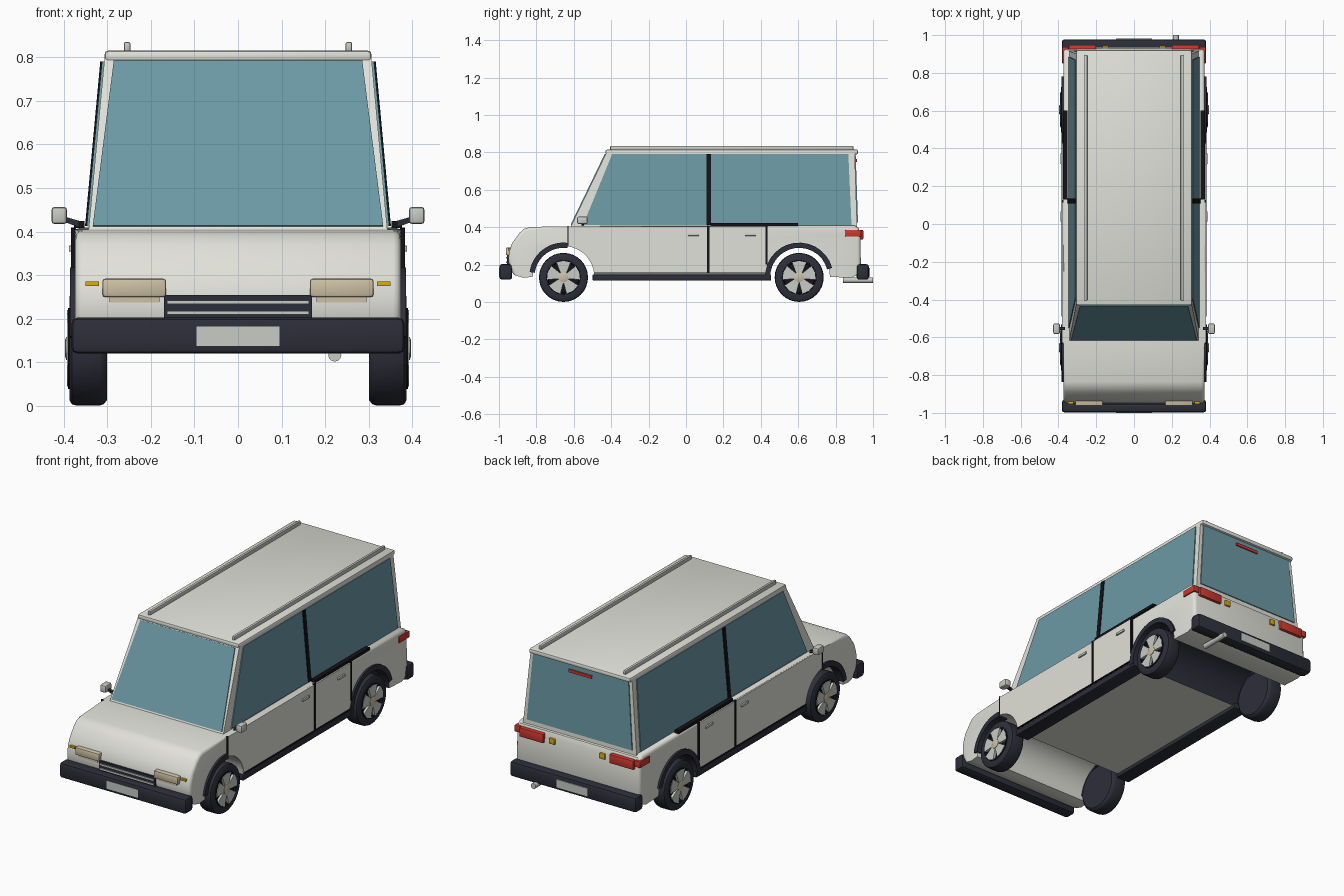
import bpy, bmesh, math
from mathutils import Vector

if "Cube" in bpy.data.objects:
    bpy.data.objects.remove(bpy.data.objects["Cube"])


def mat(name, r, g, b):
    m = bpy.data.materials.new(name)
    m.diffuse_color = tuple(c ** 2.2 for c in (r, g, b)) + (1,)
    m.use_nodes = True
    m.node_tree.nodes["Principled BSDF"].inputs["Base Color"].default_value = m.diffuse_color
    return m


WHITE = mat("body_white", .88, .88, .85)
DARK = mat("dark_trim", .19, .195, .235)
BLACK = mat("seam_black", .10, .10, .12)
GLASS = mat("window_glass", .42, .595, .64)
LAMP = mat("headlight_cream", .80, .75, .64)
AMBER = mat("signal_amber", .86, .68, .08)
RED = mat("lamp_red", .80, .23, .20)
SILVER = mat("light_grey", .78, .79, .77)


def finish(name, bm, material, smooth=True):
    bmesh.ops.recalc_face_normals(bm, faces=bm.faces)
    me = bpy.data.meshes.new(name)
    bm.to_mesh(me)
    bm.free()
    ob = bpy.data.objects.new(name, me)
    bpy.context.collection.objects.link(ob)
    me.materials.append(material)
    if smooth:
        bpy.ops.object.select_all(action='DESELECT')
        ob.select_set(True)
        bpy.context.view_layer.objects.active = ob
        bpy.ops.object.shade_smooth_by_angle(angle=math.radians(35))
    return ob


def prism(bm, pts, off):
    """Polygon swept along an offset vector."""
    a = [bm.verts.new(p) for p in pts]
    b = [bm.verts.new(Vector(p) + Vector(off)) for p in pts]
    bm.faces.new(a)
    bm.faces.new(b[::-1])
    for i in range(len(a)):
        j = (i + 1) % len(a)
        bm.faces.new((a[i], b[i], b[j], a[j]))


def box(name, x, y, z, material, bevel=0, both=False):
    """Box from ranges; both=True adds the mirrored copy."""
    bm = bmesh.new()
    for s in ((1, -1) if both else (1,)):
        prism(bm, [(s * x[0], y[0], z[0]), (s * x[1], y[0], z[0]),
                   (s * x[1], y[1], z[0]), (s * x[0], y[1], z[0])], (0, 0, z[1] - z[0]))
    if bevel:
        bmesh.ops.bevel(bm, geom=bm.edges[:], offset=bevel, segments=2, affect='EDGES', profile=.5)
    return finish(name, bm, material)


def plate(name, quads, material, lift=.005):
    """Thin plates lying on the sloping cabin sides."""
    bm = bmesh.new()
    for q in quads:
        q = [Vector(p) for p in q]
        n = (q[1] - q[0]).cross(q[2] - q[0]).normalized()
        if n.dot(q[0] - Vector((0, .15, .6))) < 0:
            n = -n
        prism(bm, [p - n * .003 for p in q], n * (lift + .003))
    return finish(name, bm, material, False)


def arc(cy, r, a0, a1, n=14):
    pts = []
    for i in range(n + 1):
        a = math.radians(a0 + (a1 - a0) * i / n)
        pts.append((cy + r * math.cos(a), .135 + r * math.sin(a)))
    return pts


FRONT, REAR, ARCH = -.655, .605, .165

# Lower body: side outline with wheel arches swept across the width
outline = [(-.60, .405), (-.835, .402), (-.865, .392), (-.89, .37), (-.93, .315), (-.945, .27),
           (-.95, .235), (-.945, .185), (-.92, .145), (-.87, .13)]
outline += arc(FRONT, ARCH, 180, 0) + arc(REAR, ARCH, 180, 0)
outline += [(.88, .13), (.92, .145), (.935, .20), (.932, .37), (.922, .397), (.90, .41)]
bm = bmesh.new()
prism(bm, [(-.374, y, z) for y, z in outline], (.748, 0, 0))
rim = []
for e in bm.edges:
    a, b = e.verts
    m = (a.co + b.co) / 2
    on_arch = any(math.hypot(m.y - c, m.z - .135) < ARCH + .005 for c in (FRONT, REAR))
    if abs(a.co.x - b.co.x) < .01 and not on_arch and m.z > .14:
        rim.append(e)
bmesh.ops.bevel(bm, geom=rim, offset=.018, segments=3, affect='EDGES', profile=.5)
body = finish("lower_body", bm, WHITE)
body.data.materials.append(DARK)
for p in body.data.polygons:
    c = p.center
    if abs(p.normal.x) < .3 and math.hypot(c.y - REAR, c.z - .135) < ARCH + .002:
        p.material_index = 1

# Door panels standing slightly proud of the body
bm = bmesh.new()
door = arc(FRONT, ARCH, 81, 8) + [(.43, .155), (.43, .405), (-.63, .405)]
for s in (1, -1):
    prism(bm, [(s * .37, y, z) for y, z in door], (s * .01, 0, 0))
finish("door_panels", bm, WHITE)

# Door seams, sliding rail, sills, handles
SIDE = (.372, .383)
box("door_gap", SIDE, (.113, .126), (.155, .41), BLACK, 0, True)
box("rear_door_gap", SIDE, (.426, .436), (.20, .41), BLACK, 0, True)
box("front_door_gap", SIDE, (-.634, -.628), (.30, .408), BLACK, 0, True)
box("door_bottom_gap", SIDE, (-.49, .43), (.152, .158), BLACK, 0, True)
box("sliding_rail", (.352, .376), (.13, .60), (.408, .424), BLACK, 0, True)
box("sill", (.30, .382), (-.50, .455), (.115, .147), DARK, .006, True)
for y in (.01, .315):
    box("door_handle", (.375, .388), (y, y + .06), (.354, .368), SILVER, .003, True)

# Wheel arch flares
bm = bmesh.new()
for cy, a0, a1 in ((FRONT, 82, 172), (REAR, 15, 182)):
    ring = arc(cy, .183, a0, a1) + arc(cy, .155, a1, a0)
    for s in (1, -1):
        prism(bm, [(s * .33, y, z) for y, z in ring], (s * .055, 0, 0))
finish("arch_flares", bm, DARK)

# Cabin
bm = bmesh.new()
low = [(-.343, -.618), (.343, -.618), (.343, .915), (-.343, .915)]
top = [(-.306, -.425), (.306, -.425), (.306, .902), (-.306, .902)]
a = [bm.verts.new((x, y, .40)) for x, y in low]
b = [bm.verts.new((x, y, .80)) for x, y in top]
bm.faces.new(a)
bm.faces.new(b)
for i in range(4):
    j = (i + 1) % 4
    bm.faces.new((a[i], a[j], b[j], b[i]))
finish("cabin_frame", bm, WHITE, False)


def sx(z):
    return .343 - (z - .40) * .0925


def wall(s, y0, y1, y2, y3, z0=.412, z1=.79):
    return [(s * sx(z0), y0, z0), (s * sx(z0), y1, z0), (s * sx(z1), y2, z1), (s * sx(z1), y3, z1)]


plate("side_windows", [wall(s, -.55, .885, .868, -.395) for s in (1, -1)], GLASS)
plate("door_pillar", [wall(s, .109, .134, .134, .109) for s in (1, -1)], BLACK, .009)
plate("windscreen", [[(-.333, -.612, .412), (.333, -.612, .412), (.285, -.43, .79), (-.285, -.43, .79)]], GLASS)
plate("rear_window", [[(-.318, .9146, .425), (.318, .9146, .425), (.288, .9023, .79), (-.288, .9023, .79)]], GLASS)
box("high_brake_lamp", (-.07, .07), (.90, .915), (.748, .764), RED)

# Roof and rails
box("roof", (-.306, .306), (-.43, .92), (.79, .815), WHITE, .008)
box("roof_rail", (.247, .262), (-.405, .895), (.812, .835), SILVER, .004, True)

# Bumpers and plates
box("front_bumper", (-.382, .382), (-.998, -.93), (.12, .203), DARK, .014)
box("rear_bumper", (-.382, .382), (.912, .978), (.12, .203), DARK, .014)
box("front_plate", (-.095, .095), (-1.0, -.99), (.138, .182), SILVER)
box("rear_plate", (-.095, .095), (.97, .983), (.138, .182), SILVER)

# Grille and front lamps
box("grille", (-.17, .17), (-.957, -.92), (.20, .255), DARK)
for z in (.21, .234):
    box("grille_bar", (-.163, .163), (-.962, -.94), (z, z + .008), SILVER)
box("headlight", (.165, .311), (-.963, -.90), (.25, .292), LAMP, .006, True)
box("headlight_lower", (.18, .295), (-.953, -.92), (.238, .252), LAMP, 0, True)
box("front_signal", (.319, .35), (-.952, -.92), (.275, .286), AMBER, 0, True)

# Tail lamps
box("tail_lamp", (.20, .345), (.91, .948), (.335, .385), RED, .005, True)
box("tail_lamp_side", (.345, .38), (.85, .938), (.35, .386), RED, .004, True)
box("rear_signal", (.135, .168), (.91, .943), (.342, .372), AMBER, .003, True)

# Mirrors with arms
box("mirror", (.392, .428), (-.582, -.527), (.417, .457), SILVER, .008, True)
bm = bmesh.new()
for s in (1, -1):
    prism(bm, [(s * .365, -.56, .425), (s * .365, -.56, .41), (s * .40, -.56, .423), (s * .40, -.56, .435)],
          (0, .015, 0))
finish("mirror_arm", bm, DARK)

# Exhaust pipe
bm = bmesh.new()
prism(bm, [(.222 + .015 * math.cos(i * math.pi / 6), .84, .117 + .015 * math.sin(i * math.pi / 6))
           for i in range(12)], (0, .16, 0))
finish("exhaust_pipe", bm, SILVER)


# Wheels: lathed tyre, rim ring, spokes and cap
def lathe(name, s, cy, profile, material, n=32):
    bm = bmesh.new()
    rings = [[bm.verts.new((s * x, cy + r * math.cos(2 * math.pi * i / n), .132 + r * math.sin(2 * math.pi * i / n)))
              for i in range(n)] for x, r in profile]
    for p, q in zip(rings, rings[1:]):
        for i in range(n):
            j = (i + 1) % n
            bm.faces.new((p[i], p[j], q[j], q[i]))
    bm.faces.new(rings[0])
    bm.faces.new(rings[-1])
    finish(name, bm, material)


for s in (1, -1):
    for cy in (FRONT, REAR):
        lathe("tyre", s, cy, [(.30, .118), (.308, .128), (.318, .131), (.37, .131), (.381, .128), (.387, .118),
                              (.387, .093), (.378, .09)], DARK)
        lathe("rim_ring", s, cy, [(.377, .094), (.39, .093), (.39, .085), (.379, .082)], BLACK)
        lathe("wheel_cap", s, cy, [(.377, .026), (.394, .026), (.397, .018)], LAMP, 16)
        bm = bmesh.new()
        for k in range(5):
            t = math.radians(90 + 72 * k)
            u, v = Vector((0, math.cos(t), math.sin(t))), Vector((0, -math.sin(t), math.cos(t)))
            c = Vector((s * .378, cy, .132))
            prism(bm, [c + u * r + v * w for r, w in ((.012, .012), (.08, .038), (.088, 0), (.08, -.038),
                                                      (.012, -.012))], (s * .014, 0, 0))
        finish("wheel_spokes", bm, SILVER, False)
